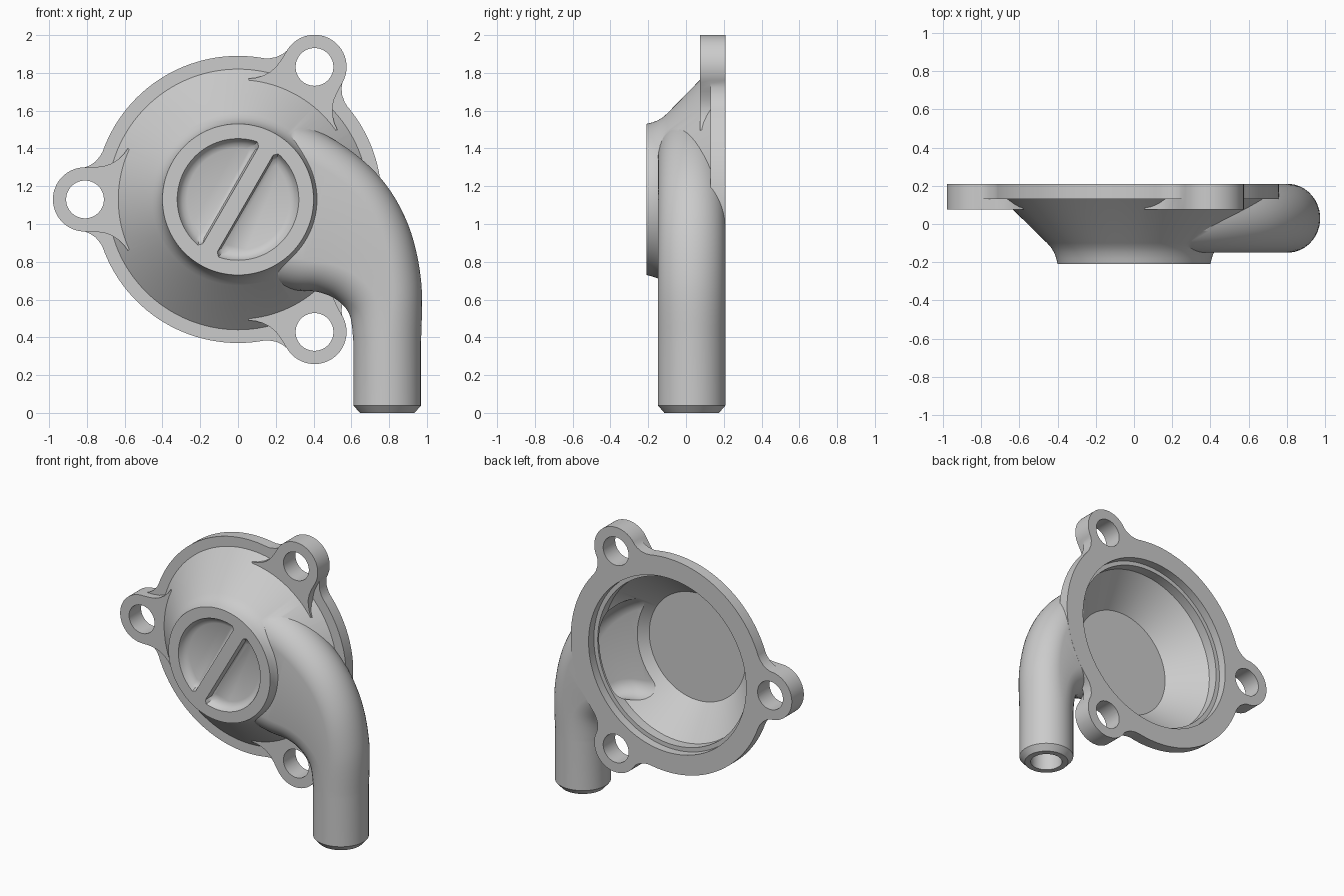
import bpy, bmesh
from math import sin, cos, pi, asin, radians
from mathutils import Vector

if "Cube" in bpy.data.objects:
    bpy.data.objects.remove(bpy.data.objects["Cube"])

CZ = 1.13          # height of the housing axis
PY, PR = 0.03, 0.18  # pipe centre depth and radius


def loft(name, rings):
    """Skin a list of equal-length point rings and cap both ends."""
    bm = bmesh.new()
    vs = [[bm.verts.new(p) for p in ring] for ring in rings]
    n = len(rings[0])
    for a, b in zip(vs, vs[1:]):
        for i in range(n):
            j = (i + 1) % n
            bm.faces.new((a[i], a[j], b[j], b[i]))
    bm.faces.new(vs[0])
    bm.faces.new(vs[-1])
    bmesh.ops.recalc_face_normals(bm, faces=bm.faces)
    me = bpy.data.meshes.new(name)
    bm.to_mesh(me)
    bm.free()
    ob = bpy.data.objects.new(name, me)
    bpy.context.collection.objects.link(ob)
    return ob


def lathe(name, profile, cx=0.0, cz=CZ, n=128):
    """Turn (radius, y) pairs around a front-to-back axis."""
    return loft(name, [[(cx + r * cos(2 * pi * i / n), y, cz + r * sin(2 * pi * i / n))
                        for i in range(n)] for r, y in profile])


def combine(target, other, op):
    """Apply a boolean and remove the helper."""
    m = target.modifiers.new(op, 'BOOLEAN')
    m.operation, m.object, m.solver = op, other, 'EXACT'
    bpy.context.view_layer.objects.active = target
    bpy.ops.object.modifier_apply(modifier=m.name)
    bpy.data.objects.remove(other, do_unlink=True)


def smooth_path(pts, steps=6):
    """Catmull-Rom through the points."""
    pts = [Vector(p) for p in pts]
    out = []
    for i in range(len(pts) - 1):
        p0, p1, p2 = pts[max(i - 1, 0)], pts[i], pts[i + 1]
        p3 = pts[min(i + 2, len(pts) - 1)]
        for k in range(steps):
            t = k / steps
            out.append(0.5 * (2 * p1 + (p2 - p0) * t + (2 * p0 - 5 * p1 + 4 * p2 - p3) * t * t
                              + (3 * p1 - p0 - 3 * p2 + p3) * t ** 3))
    return out + [pts[-1]]


def section(s, r, n=20):
    """Rounded-slot pipe section between outer (x, z) and inner (x, z) edge."""
    a, b = Vector(s[:2]), Vector(s[2:])
    u = (a - b).normalized()
    a, b = a - u * PR, b + u * PR
    ring = []
    for c, sign in ((a, 1), (b, -1)):
        for i in range(n):
            t = pi * (i + 0.5) / n
            p = c + u * (r * sin(t) * sign)
            ring.append((p.x, PY - r * cos(t) * sign, p.y))
    return ring


def ear(name, angle, tail, y0, y1):
    """Screw lug outline: round tip plus a mirrored concave tail."""
    half = [(0.81 + 0.17 * cos(pi / 2 * i / 16), 0.17 * sin(pi / 2 * i / 16))
            for i in range(17)] + tail
    outline = half + [(d, -w) for d, w in reversed(half[1:])]
    c, s = cos(angle), sin(angle)
    return loft(name, [[(d * c - w * s, y, CZ + d * s + w * c) for d, w in outline]
                       for y in (y0, y1)])


# Housing: flange, cone and raised cap
cover = lathe("pump_cover", [(0.76, 0.21), (0.76, 0.13), (0.69, 0.13), (0.455, -0.10),
                             (0.435, -0.122), (0.418, -0.15), (0.407, -0.18), (0.40, -0.21)])

# Screw lugs: thin flare on the flange and thick boss
flare = [(0.785, 0.18), (0.755, 0.2), (0.728, 0.232), (0.708, 0.27), (0.69, 0.315),
         (0.68, 0.338), (0.5, 0.338)]
boss = [(0.76, 0.171), (0.71, 0.176), (0.67, 0.19), (0.635, 0.212), (0.605, 0.24),
        (0.582, 0.272), (0.52, 0.2)]
angles = [radians(d) for d in (60, 180, 300)]
for a in angles:
    combine(cover, ear("lug_flare", a, flare, 0.13, 0.21), 'UNION')
    combine(cover, ear("lug_boss", a, boss, 0.075, 0.21), 'UNION')

# Outlet pipe widening into the housing
stations = [(0.97, 0.38, 0.61, 0.38), (0.97, 0.70, 0.59, 0.52), (0.90, 1.0, 0.52, 0.60),
            (0.75, 1.25, 0.42, 0.64), (0.52, 1.44, 0.30, 0.65), (0.27, 1.545, 0.17, 0.68),
            (0.05, 1.55, 0.05, 0.72)]
path = smooth_path(stations)


def straight(z):
    return (0.97, z, 0.61, z)


combine(cover, loft("outlet_pipe", [section(straight(0.0), 0.145), section(straight(0.04), PR)]
                    + [section(s, PR) for s in path]), 'UNION')

# Inner chamber with stepped rim, then pipe bore
combine(cover, lathe("chamber", [(0.62, 0.3), (0.62, 0.15), (0.59, 0.15), (0.59, 0.08),
                                 (0.38, -0.13)]), 'DIFFERENCE')
combine(cover, loft("bore", [section(straight(-0.05), 0.105)]
                    + [section(s, 0.105) for s in path]), 'DIFFERENCE')

# Screw holes
for a in angles:
    combine(cover, lathe("screw_hole", [(0.1, 0.0), (0.1, 0.3)], 0.81 * cos(a),
                         CZ + 0.81 * sin(a), 48), 'DIFFERENCE')

# Two half-moon pockets leaving a diagonal grip bar on the cap
levels = [(-0.23, 0.042, 0.325), (-0.21, 0.044, 0.322), (-0.187, 0.047, 0.312),
          (-0.17, 0.053, 0.295), (-0.16, 0.066, 0.27)]
for turn in (radians(60), radians(240)):
    rings = []
    for y, h, r in levels:
        t0 = asin(h / r) + 0.06
        ring = [(r * cos(t0 + (pi - 2 * t0) * i / 40), r * sin(t0 + (pi - 2 * t0) * i / 40))
                for i in range(41)]
        e = r * cos(t0) - 0.02
        ring += [(-e, h), (e, h)]
        rings.append([(p * cos(turn) - q * sin(turn), y, CZ + p * sin(turn) + q * cos(turn))
                      for p, q in ring])
    combine(cover, loft("pocket", rings), 'DIFFERENCE')

# Smooth shading with crisp edges
bpy.ops.object.select_all(action='DESELECT')
cover.select_set(True)
bpy.context.view_layer.objects.active = cover
bpy.ops.object.shade_smooth_by_angle(angle=radians(28))
